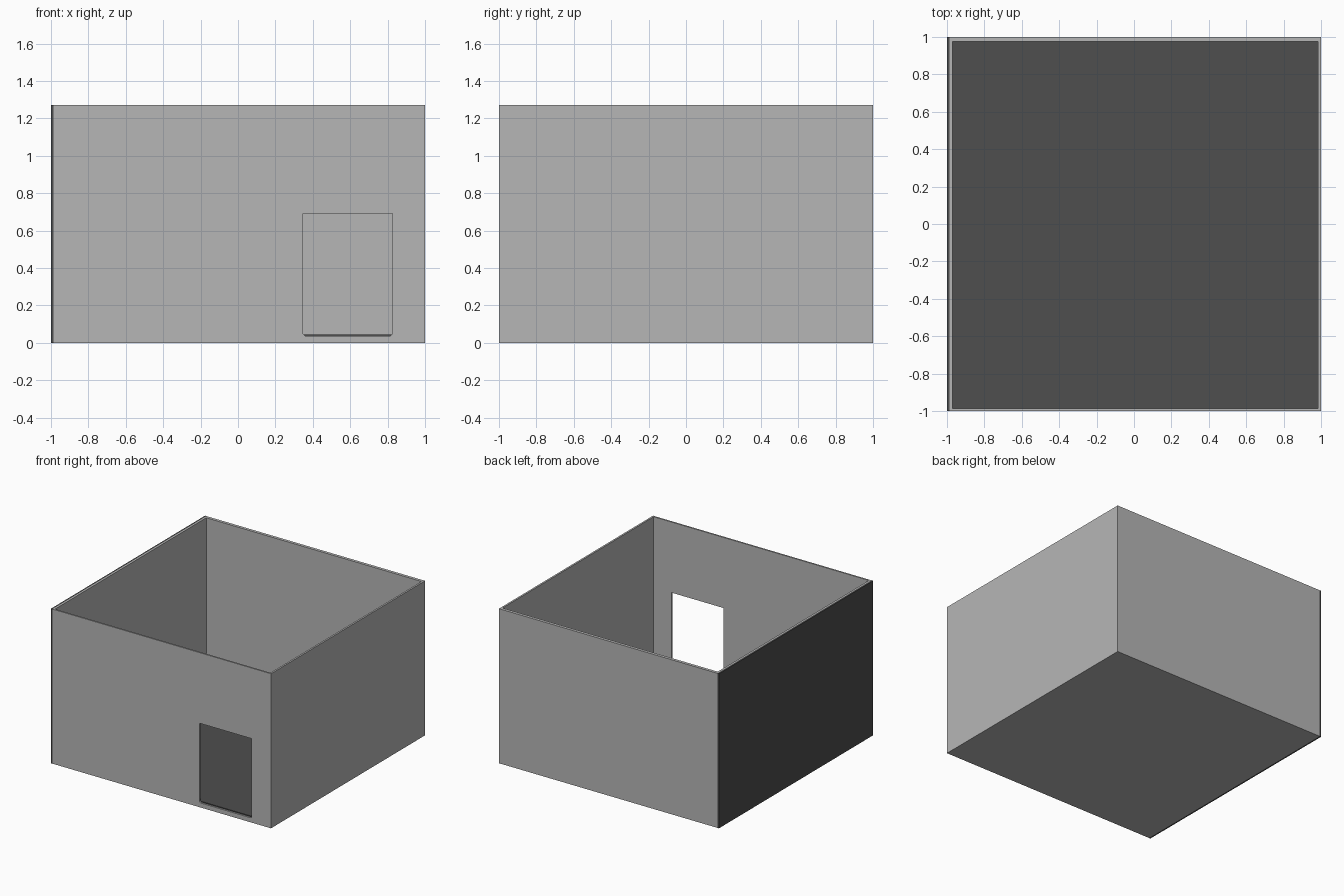
import bpy, bmesh

if "Cube" in bpy.data.objects:
    bpy.data.objects.remove(bpy.data.objects["Cube"])

H = 1.27          # wall height
BASE, FLOOR = 0.035, 0.045


def material(name, v):
    m = bpy.data.materials.new(name)
    m.diffuse_color = (v, v, v, 1)
    m.use_nodes = True
    m.node_tree.nodes["Principled BSDF"].inputs["Base Color"].default_value = m.diffuse_color
    return m


GREY = material("wall_grey", 0.47)
DARK = material("dark_grey", 0.077)


def finish(name, bm, mat):
    bmesh.ops.recalc_face_normals(bm, faces=bm.faces)
    mesh = bpy.data.meshes.new(name)
    bm.to_mesh(mesh)
    bm.free()
    mesh.materials.append(mat)
    ob = bpy.data.objects.new(name, mesh)
    bpy.context.collection.objects.link(ob)
    return ob


def box(name, lo, hi, mat):
    bm = bmesh.new()
    bmesh.ops.create_cube(bm, size=1)
    for v in bm.verts:
        v.co = [(a + b) / 2 + c * (b - a) for a, b, c in zip(lo, hi, v.co)]
    return finish(name, bm, mat)


def extruded_profile(name, points, y0, y1, mat):
    bm = bmesh.new()
    face = bm.faces.new([bm.verts.new((x, y0, z)) for x, z in points])
    geom = bmesh.ops.extrude_face_region(bm, geom=[face])["geom"]
    moved = [g for g in geom if isinstance(g, bmesh.types.BMVert)]
    bmesh.ops.translate(bm, verts=moved, vec=(0, y1 - y0, 0))
    return finish(name, bm, mat)


# Base slab and dark floor covering
box("base_slab", (-0.986, -0.987, 0), (0.985, 0.975, BASE), GREY)
box("floor", (-0.971, -0.987, BASE), (0.985, 0.975, FLOOR), DARK)

# Walls, with a dark outer panel on the left
box("left_outer_panel", (-1, -1, 0), (-0.986, 1, H), DARK)
box("left_wall", (-0.986, -0.987, 0), (-0.971, 0.975, H), GREY)
box("right_wall", (0.985, -0.987, 0), (1, 0.975, H), GREY)
box("back_wall", (-0.986, 0.975, 0), (1, 1, H), GREY)
front = box("front_wall", (-0.986, -1, 0), (1, -0.987, H), GREY)

# Door opening with slightly clipped lower corners
cutter = extruded_profile("door_cutter", [
    (0.36, 0.037), (0.815, 0.037), (0.825, 0.047),
    (0.825, 0.69), (0.348, 0.69), (0.348, 0.047)], -1.1, -0.9, GREY)
cutter.hide_render = True
mod = front.modifiers.new("door_opening", "BOOLEAN")
mod.operation = "DIFFERENCE"
mod.solver = "EXACT"
mod.object = cutter
bpy.context.view_layer.objects.active = front
bpy.ops.object.modifier_apply(modifier=mod.name)
bpy.data.objects.remove(cutter)
